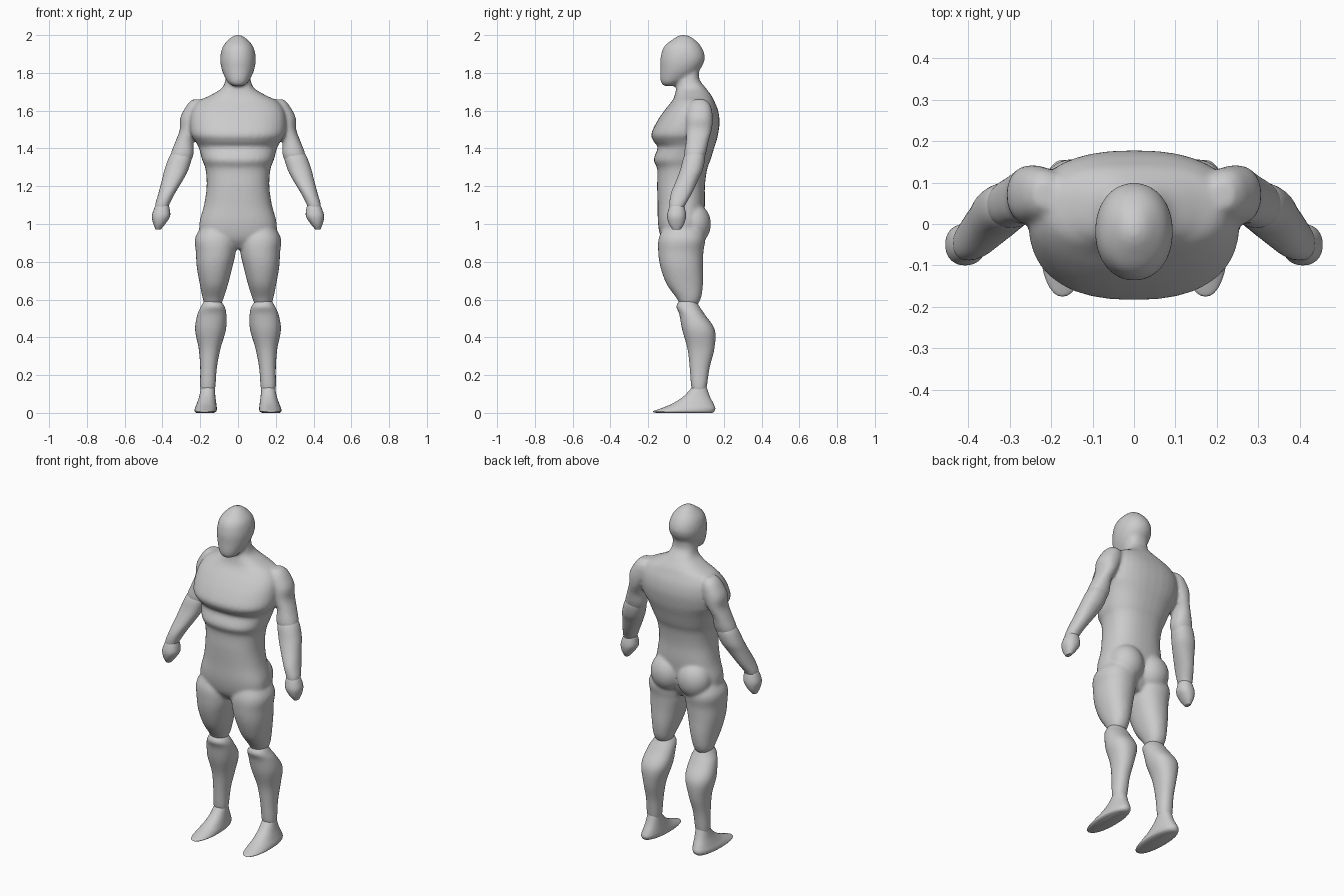
import bpy
import bmesh
import math
from mathutils import Matrix, Vector

default_cube = bpy.data.objects.get("Cube")
if default_cube:
    bpy.data.objects.remove(default_cube, do_unlink=True)

# One plain grey for the whole figure
grey = bpy.data.materials.new("plain grey")
grey.use_nodes = True
colour = (.6, .6, .6, 1)
grey.diffuse_color = colour
grey.node_tree.nodes["Principled BSDF"].inputs["Base Color"].default_value = colour


def catmull(a, b, c, d, t):
    """Smooth value between b and c."""
    return b + t / 2 * (c - a + t * (2 * a - 5 * b + 4 * c - d + t * (3 * (b - c) + d - a)))


def refine(sections, steps=5):
    """Insert smooth in-between sections along a limb."""
    padded = [sections[0], *sections, sections[-1]]
    result = []
    for group in zip(padded, padded[1:], padded[2:], padded[3:]):
        for step in range(steps):
            result.append([catmull(*values, step / steps) for values in zip(*group)])
    result.append(sections[-1])
    return result


def signed_power(value, power):
    return math.copysign(abs(value) ** power, value)


def loft(bm, sections, side=1, squareness=2.2, count=36):
    """Skin level sections given as (z, x min, x max, y front, y back)."""
    rings = []
    for z, x_min, x_max, y_front, y_back in refine(sections):
        ring = []
        for index in range(count):
            angle = math.tau * index / count
            across = signed_power(math.cos(angle), 2 / squareness)
            along = signed_power(math.sin(angle), 2 / squareness)
            x = (x_min + x_max + across * (x_max - x_min)) / 2
            y = (y_front + y_back + along * (y_back - y_front)) / 2
            ring.append(bm.verts.new((side * x, y, z)))
        rings.append(ring)
    for lower, upper in zip(rings, rings[1:]):
        for i in range(count):
            j = (i + 1) % count
            bm.faces.new((lower[i], lower[j], upper[j], upper[i]))
    bm.faces.new(rings[0])
    bm.faces.new(rings[-1])


def ball(bm, centre, radii):
    matrix = Matrix.Translation(centre) @ Matrix.Diagonal(Vector(radii)).to_4x4()
    bmesh.ops.create_uvsphere(bm, u_segments=32, v_segments=20, radius=1, matrix=matrix)


def symmetric(sections):
    """Turn (z, half width, front, back) into full sections."""
    return [(z, -w, w, front, back) for z, w, front, back in sections]


def finish(name, bm):
    bmesh.ops.recalc_face_normals(bm, faces=bm.faces)
    for face in bm.faces:
        face.smooth = True
    mesh = bpy.data.meshes.new(name)
    bm.to_mesh(mesh)
    bm.free()
    mesh.materials.append(grey)
    obj = bpy.data.objects.new(name, mesh)
    bpy.context.collection.objects.link(obj)
    return obj


head = symmetric([
    (2, .012, -.03, .0), (1.985, .04, -.06, .035), (1.94, .08, -.115, .08),
    (1.88, .094, -.135, .1), (1.82, .087, -.136, .075), (1.77, .066, -.136, .02),
    (1.745, .048, -.13, -.03), (1.73, .025, -.115, -.06)])

torso = symmetric([
    (1.84, .06, -.03, .075), (1.77, .066, -.045, .07), (1.72, .085, -.052, .105),
    (1.68, .15, -.06, .135), (1.65, .21, -.075, .15), (1.6, .245, -.115, .17),
    (1.54, .255, -.155, .178), (1.475, .25, -.184, .17), (1.435, .225, -.17, .16),
    (1.405, .208, -.15, .15), (1.34, .19, -.171, .13), (1.29, .172, -.152, .112),
    (1.2, .166, -.153, .1), (1.1, .18, -.15, .1), (1, .205, -.148, .09),
    (.92, .19, -.13, .07), (.87, .09, -.09, .04)])

thigh = [
    (1.02, .06, .17, -.1, .06), (.93, .01, .226, -.143, .1), (.85, .012, .223, -.147, .092),
    (.77, .03, .218, -.135, .09), (.68, .053, .202, -.102, .09),
    (.61, .075, .188, -.052, .08), (.57, .09, .175, -.03, .06)]

upper_arm = [
    (1.66, .19, .24, .04, .1), (1.63, .17, .27, .015, .13), (1.565, .18, .305, 0, .142),
    (1.5, .21, .308, 0, .137), (1.44, .235, .33, 0, .12), (1.37, .235, .356, -.01, .105),
    (1.31, .26, .355, 0, .08), (1.27, .285, .35, .01, .06)]

shin = [
    (.6, .1, .175, -.03, .05), (.565, .072, .195, -.05, .07), (.52, .062, .215, -.035, .1),
    (.44, .064, .227, -.02, .152), (.34, .093, .208, .008, .15),
    (.24, .112, .2, .02, .125), (.14, .12, .2, .028, .11), (.1, .13, .19, .04, .1)]

foot = [
    (.14, .125, .195, .035, .108), (.09, .12, .205, -.01, .125), (.05, .115, .218, -.07, .145),
    (.025, .112, .228, -.13, .155), (.008, .115, .23, -.175, .15), (0, .13, .22, -.16, .14)]

forearm = [
    (1.4, .27, .33, .02, .08), (1.36, .245, .362, -.01, .1), (1.29, .262, .388, -.03, .09),
    (1.235, .29, .402, -.05, .065), (1.16, .335, .422, -.08, .03),
    (1.1, .365, .438, -.088, -.005), (1.07, .375, .43, -.08, -.015)]

hand = [
    (1.11, .37, .43, -.08, -.015), (1.08, .362, .445, -.092, -.005), (1.04, .36, .456, -.1, 0),
    (1, .385, .448, -.09, -.01), (.97, .41, .436, -.07, -.03)]

# Body: head, torso, buttocks, thighs and upper arms fused into one skin
bm = bmesh.new()
loft(bm, head, squareness=2.1)
loft(bm, torso, squareness=2.4)
for side in (-1, 1):
    loft(bm, thigh, side)
    loft(bm, upper_arm, side)
    ball(bm, (side * .088, .04, 1), (.1, .092, .11))
body = finish("body", bm)
skin = body.modifiers.new("fused skin", 'REMESH')
skin.mode = 'VOXEL'
skin.voxel_size = .009
skin.use_smooth_shade = True
soften = body.modifiers.new("soften", 'SMOOTH')
soften.factor = .5
soften.iterations = 6

# Lower limbs: separate pieces that overlap at the joints, mirrored across x
for name, sections in (("shins", shin), ("feet", foot), ("forearms", forearm), ("hands", hand)):
    bm = bmesh.new()
    loft(bm, sections)
    limb = finish(name, bm)
    limb.modifiers.new("other side", 'MIRROR').use_axis[0] = True
    bpy.ops.object.select_all(action='DESELECT')
    limb.select_set(True)
    bpy.context.view_layer.objects.active = limb
    bpy.ops.object.shade_smooth_by_angle(angle=math.radians(50))
